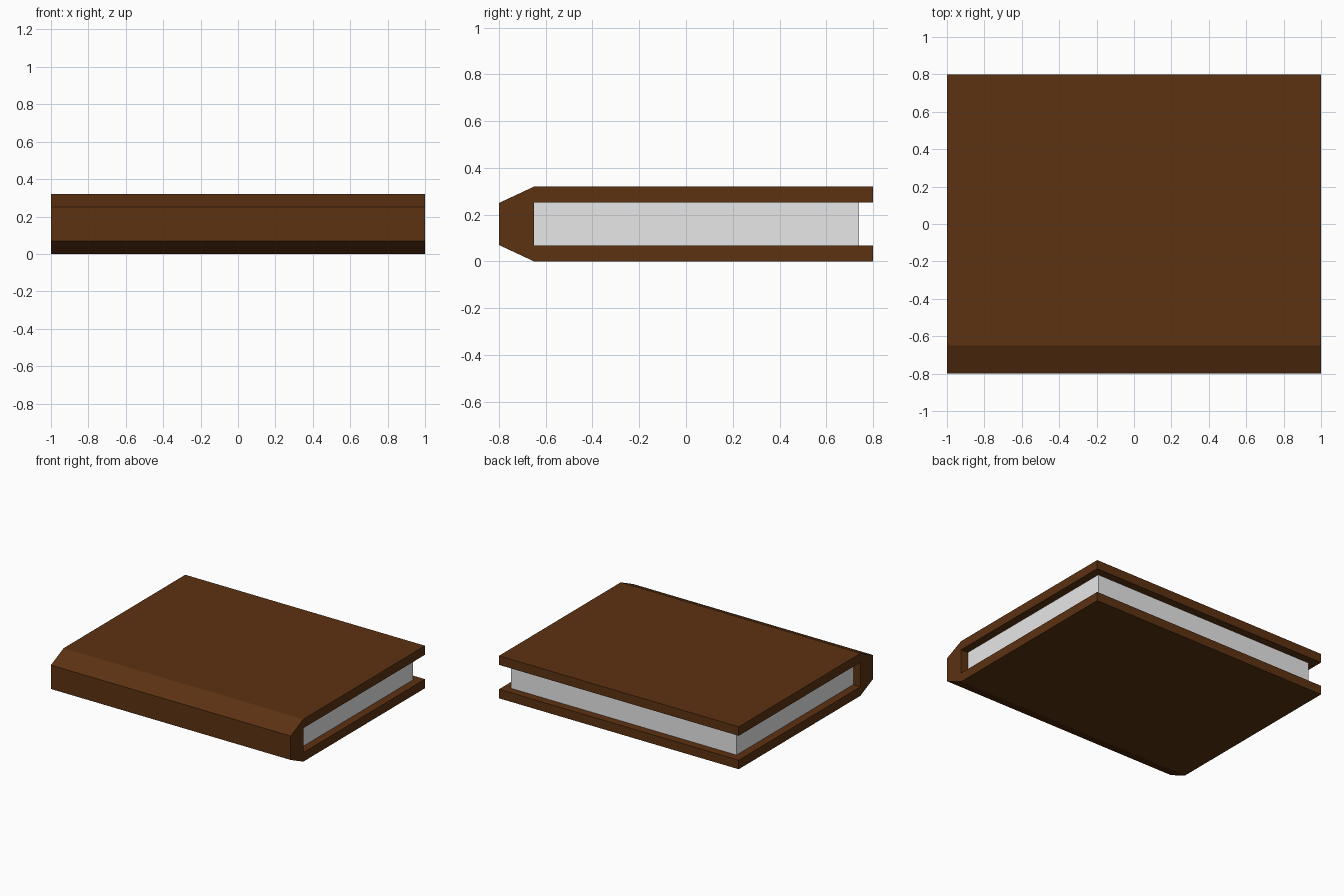
import bpy
import bmesh

default = bpy.data.objects.get("Cube")
if default:
    bpy.data.objects.remove(default, do_unlink=True)


def make_material(name, rgb):
    mat = bpy.data.materials.new(name)
    mat.use_nodes = True
    mat.diffuse_color = (*rgb, 1)
    bsdf = next(n for n in mat.node_tree.nodes if n.type == 'BSDF_PRINCIPLED')
    bsdf.inputs["Base Color"].default_value = (*rgb, 1)
    return mat


def extrude_profile(name, profile, half_width, mat):
    """Extrude a (y, z) outline along x, centred on x = 0."""
    bm = bmesh.new()
    face = bm.faces.new([bm.verts.new((-half_width, y, z)) for y, z in profile])
    result = bmesh.ops.extrude_face_region(bm, geom=[face])
    verts = [g for g in result["geom"] if isinstance(g, bmesh.types.BMVert)]
    bmesh.ops.translate(bm, verts=verts, vec=(2 * half_width, 0, 0))
    bmesh.ops.recalc_face_normals(bm, faces=bm.faces)
    mesh = bpy.data.meshes.new(name)
    bm.to_mesh(mesh)
    bm.free()
    mesh.materials.append(mat)
    obj = bpy.data.objects.new(name, mesh)
    bpy.context.collection.objects.link(obj)
    return obj


leather = make_material("brown leather", (0.107, 0.032, 0.006))
paper = make_material("white paper", (0.8, 0.8, 0.8))

HEIGHT = 0.32
BOARD = 0.068          # cover board thickness
BACK, SPINE, FRONT = 0.8, -0.65, -0.8

# Cover: lower half of a C-shaped outline, mirrored for the upper half
lower = [(SPINE, BOARD), (BACK, BOARD), (BACK, 0), (SPINE, 0), (FRONT, 0.07)]
upper = [(y, HEIGHT - z) for y, z in reversed(lower)]
extrude_profile("cover", lower + upper, 1.0, leather)

# Page block, set back from the open edges of the cover
top = HEIGHT - BOARD
pages = [(SPINE, BOARD), (0.74, BOARD), (0.74, top), (SPINE, top)]
extrude_profile("pages", pages, 0.94, paper)
